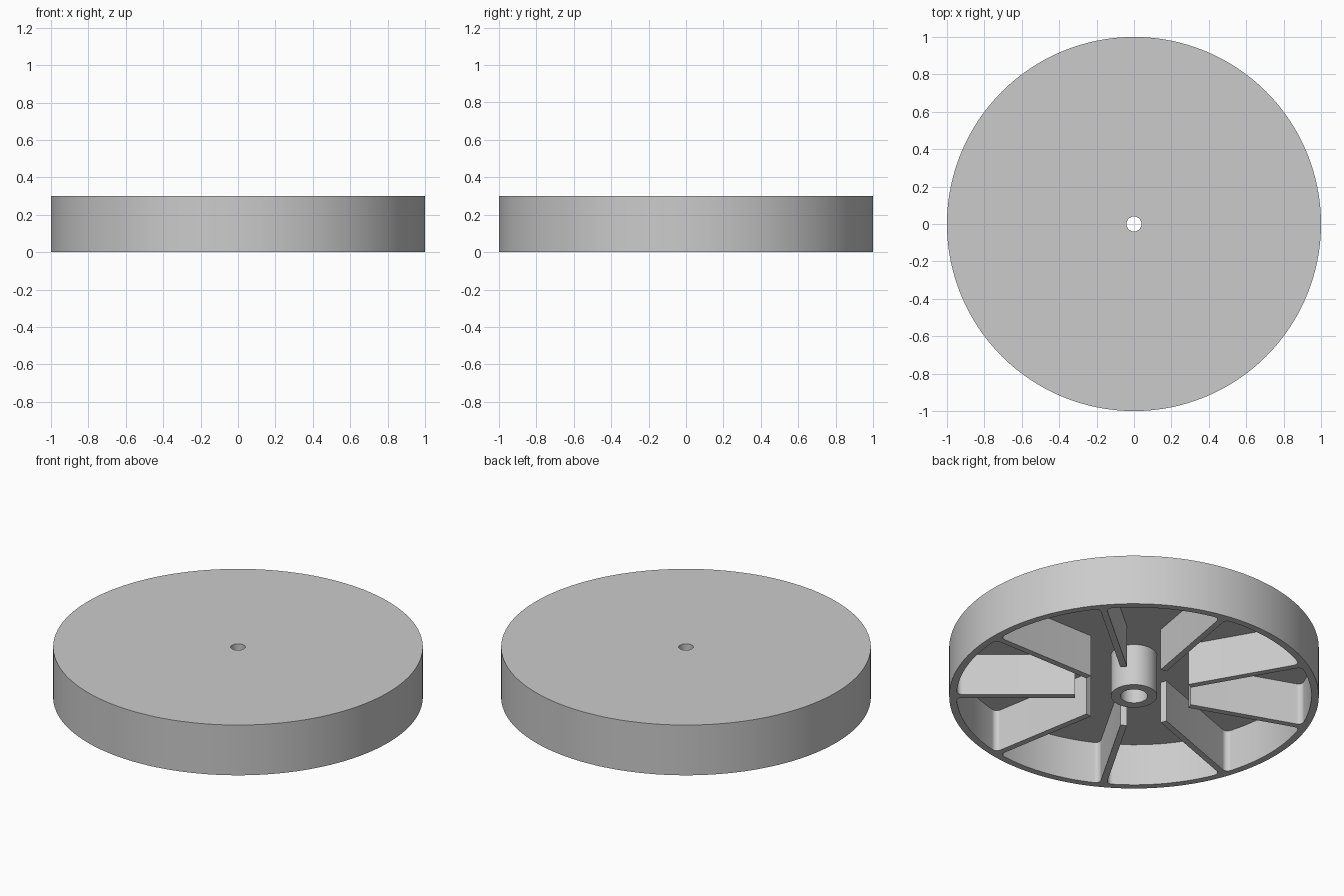
import bpy, bmesh
from math import sin, cos, pi, radians, sqrt, atan2
from mathutils import Matrix, Vector

if "Cube" in bpy.data.objects:
    bpy.data.objects.remove(bpy.data.objects["Cube"], do_unlink=True)

HEIGHT, FLOOR = 0.30, 0.25          # overall height, underside of the plate
RIM_OUT, RIM_IN = 1.0, 0.96
HUB_OUT, HUB_IN, HOLE = 0.125, 0.073, 0.04
RIB_START, RIB_HALF, FILLET = 0.32, 0.018, 0.03
RIB_COUNT = 9

grey = bpy.data.materials.new("plain_grey")
grey.use_nodes = True
colour = (0.6, 0.6, 0.6, 1)
grey.diffuse_color = colour
grey.node_tree.nodes["Principled BSDF"].inputs["Base Color"].default_value = colour


def finish(name, bm):
    """Turn a bmesh into a shaded, coloured object."""
    bmesh.ops.recalc_face_normals(bm, faces=bm.faces)
    mesh = bpy.data.meshes.new(name)
    bm.to_mesh(mesh)
    bm.free()
    mesh.materials.append(grey)
    obj = bpy.data.objects.new(name, mesh)
    bpy.context.collection.objects.link(obj)
    bpy.ops.object.select_all(action='DESELECT')
    obj.select_set(True)
    bpy.context.view_layer.objects.active = obj
    bpy.ops.object.shade_smooth_by_angle(angle=radians(30))
    return obj


# Wheel body: plate, rim and bored hub turned from one closed profile
profile = [(HOLE, HEIGHT), (RIM_OUT, HEIGHT), (RIM_OUT, 0), (RIM_IN, 0),
           (RIM_IN, FLOOR), (HUB_OUT, FLOOR), (HUB_OUT, 0), (HUB_IN, 0),
           (HUB_IN, FLOOR), (HOLE, FLOOR)]
bm = bmesh.new()
verts = [bm.verts.new((r, 0, z)) for r, z in profile]
edges = [bm.edges.new((v, verts[i - 1])) for i, v in enumerate(verts)]
bmesh.ops.spin(bm, geom=verts + edges, cent=(0, 0, 0), axis=(0, 0, 1),
               angle=2 * pi, steps=128, use_duplicate=False)
bmesh.ops.remove_doubles(bm, verts=bm.verts, dist=0.0001)
finish("wheel_body", bm)

# Rib outline: straight sides that flare into the rim with a fillet
cy = RIB_HALF + FILLET
cx = sqrt((RIM_IN - FILLET) ** 2 - cy ** 2)
end = atan2(cy, cx)
steps = 8
side = [(RIB_START, RIB_HALF)]
for i in range(steps + 1):
    a = -pi / 2 + (end + pi / 2) * i / steps
    side.append((cx + FILLET * cos(a), cy + FILLET * sin(a)))
side.append((RIM_IN + 0.015, side[-1][1]))
outline = side + [(x, -y) for x, y in reversed(side)]

# Radial ribs under the plate
for n in range(RIB_COUNT):
    bm = bmesh.new()
    base = bm.faces.new([bm.verts.new((x, y, 0)) for x, y in outline])
    top = bmesh.ops.extrude_face_region(bm, geom=[base], use_keep_orig=True)
    moved = [v for v in top["geom"] if isinstance(v, bmesh.types.BMVert)]
    bmesh.ops.translate(bm, verts=moved, vec=Vector((0, 0, FLOOR + 0.01)))
    turn = Matrix.Rotation(2 * pi * n / RIB_COUNT, 3, 'Z')
    bmesh.ops.rotate(bm, verts=bm.verts, cent=(0, 0, 0), matrix=turn)
    finish(f"rib_{n + 1}", bm)
